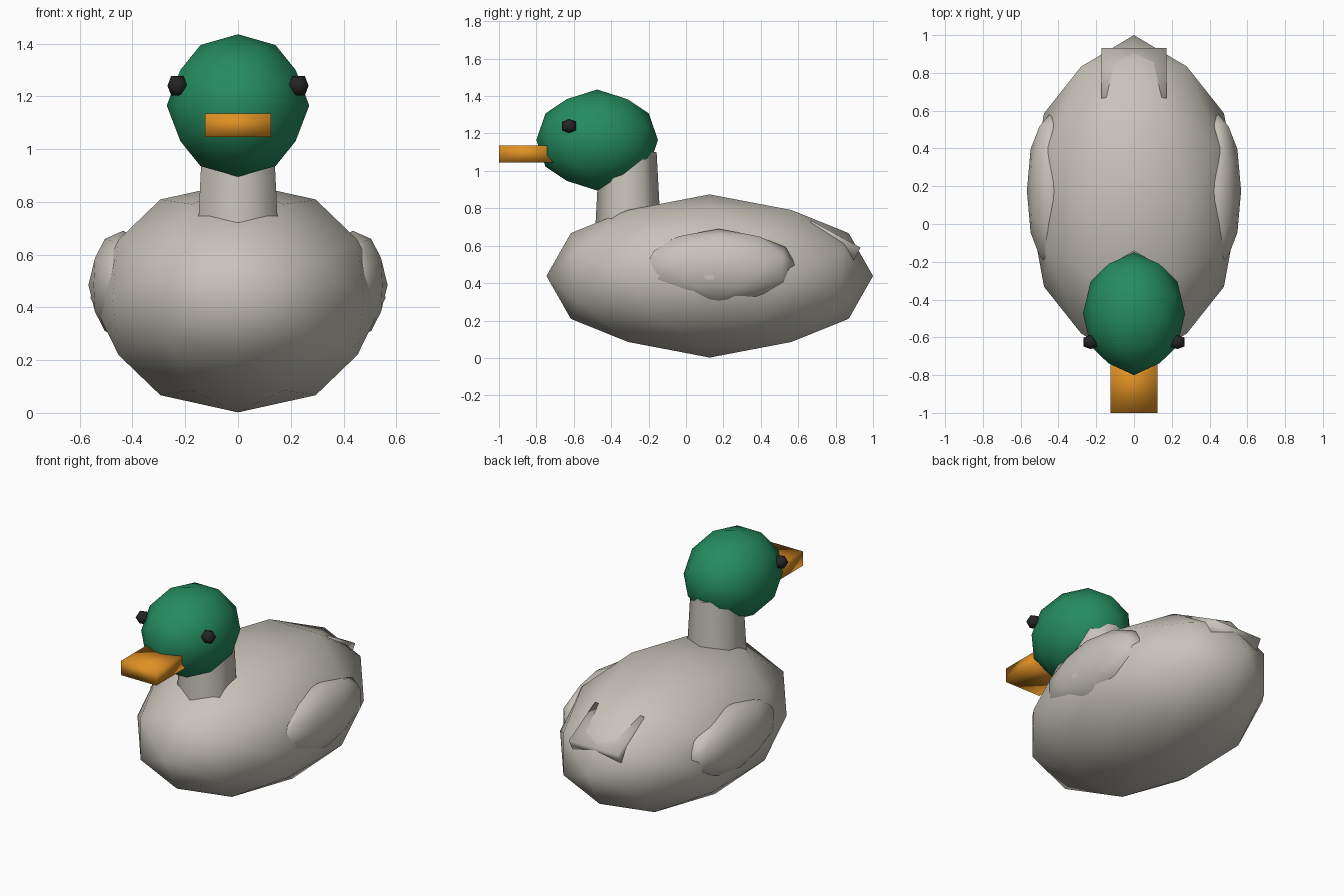
import bpy, bmesh, math
from mathutils import Vector

if "Cube" in bpy.data.objects:
    bpy.data.objects.remove(bpy.data.objects["Cube"])

PHI = (1 + math.sqrt(5)) / 2


def material(name, rgb):
    mat = bpy.data.materials.new(name)
    mat.diffuse_color = (*rgb, 1)
    mat.use_nodes = True
    mat.node_tree.nodes["Principled BSDF"].inputs["Base Color"].default_value = mat.diffuse_color
    return mat


PLUMAGE = material("warm_grey", (0.58, 0.55, 0.49))
GREEN = material("green", (0.018, 0.26, 0.115))
ORANGE = material("orange", (0.74, 0.28, 0.018))
BLACK = material("black", (0.018, 0.018, 0.018))


def finish(name, bm, mat, loc, rot_x=0):
    """Turn a bmesh into a smooth shaded object."""
    bmesh.ops.recalc_face_normals(bm, faces=bm.faces[:])
    for f in bm.faces:
        f.smooth = True
    mesh = bpy.data.meshes.new(name)
    bm.to_mesh(mesh)
    bm.free()
    mesh.materials.append(mat)
    obj = bpy.data.objects.new(name, mesh)
    obj.location = loc
    obj.rotation_euler.x = rot_x
    bpy.context.collection.objects.link(obj)
    return obj


def ico_ball(name, mat, loc, radii, subdivided=True):
    """Axis-aligned icosahedron, optionally split once, stretched to radii."""
    corners = []
    for a in (-1, 1):
        for b in (-PHI, PHI):
            corners += [Vector(c).normalized() for c in ((0, b, a), (a, 0, b), (b, a, 0))]
    points = list(corners)
    if subdivided:
        for i, p in enumerate(corners):
            for q in corners[i + 1:]:
                if (p - q).length < 1.1:      # neighbours share an edge
                    points.append((p + q).normalized())
    bm = bmesh.new()
    for p in points:
        bm.verts.new(p)
    bmesh.ops.convex_hull(bm, input=bm.verts[:])
    bmesh.ops.scale(bm, vec=radii, verts=bm.verts[:])
    return finish(name, bm, mat, loc)


def box(name, mat, loc, size, rot_x=0):
    bm = bmesh.new()
    bmesh.ops.create_cube(bm, size=1)
    bmesh.ops.scale(bm, vec=size, verts=bm.verts[:])
    bmesh.ops.triangulate(bm, faces=bm.faces[:])
    return finish(name, bm, mat, loc, rot_x)


# Body and head
ico_ball("body", PLUMAGE, (0, 0.127, 0.438), (0.56, 0.873, 0.436))
ico_ball("head", GREEN, (0, -0.475, 1.165), (0.27, 0.325, 0.27))

# Six-sided tapered neck with a ridge facing forward
bm = bmesh.new()
bmesh.ops.create_cone(bm, cap_ends=True, segments=6, radius1=0.18, radius2=0.153, depth=0.5)
neck = finish("neck", bm, PLUMAGE, (0, -0.31, 0.85))
for p in neck.data.polygons:
    if abs(p.normal.z) > 0.9:
        p.use_smooth = False
if max(v.co.x for v in neck.data.vertices) > 0.175:   # ridge must lie along y
    neck.rotation_euler.z = math.radians(30)

# Bill and tail slab
box("bill", ORANGE, (0, -0.85, 1.09), (0.25, 0.3, 0.09))
box("tail", PLUMAGE, (0, 0.782, 0.627), (0.344, 0.3, 0.08), -0.5)

# Wings and eyes on both sides
for side, label in ((-1, "left"), (1, "right")):
    ico_ball(label + "_wing", PLUMAGE, (side * 0.436, 0.175, 0.485), (0.131, 0.42, 0.205))
    ico_ball(label + "_eye", BLACK, (side * 0.23, -0.625, 1.24), (0.044, 0.044, 0.044), False)
